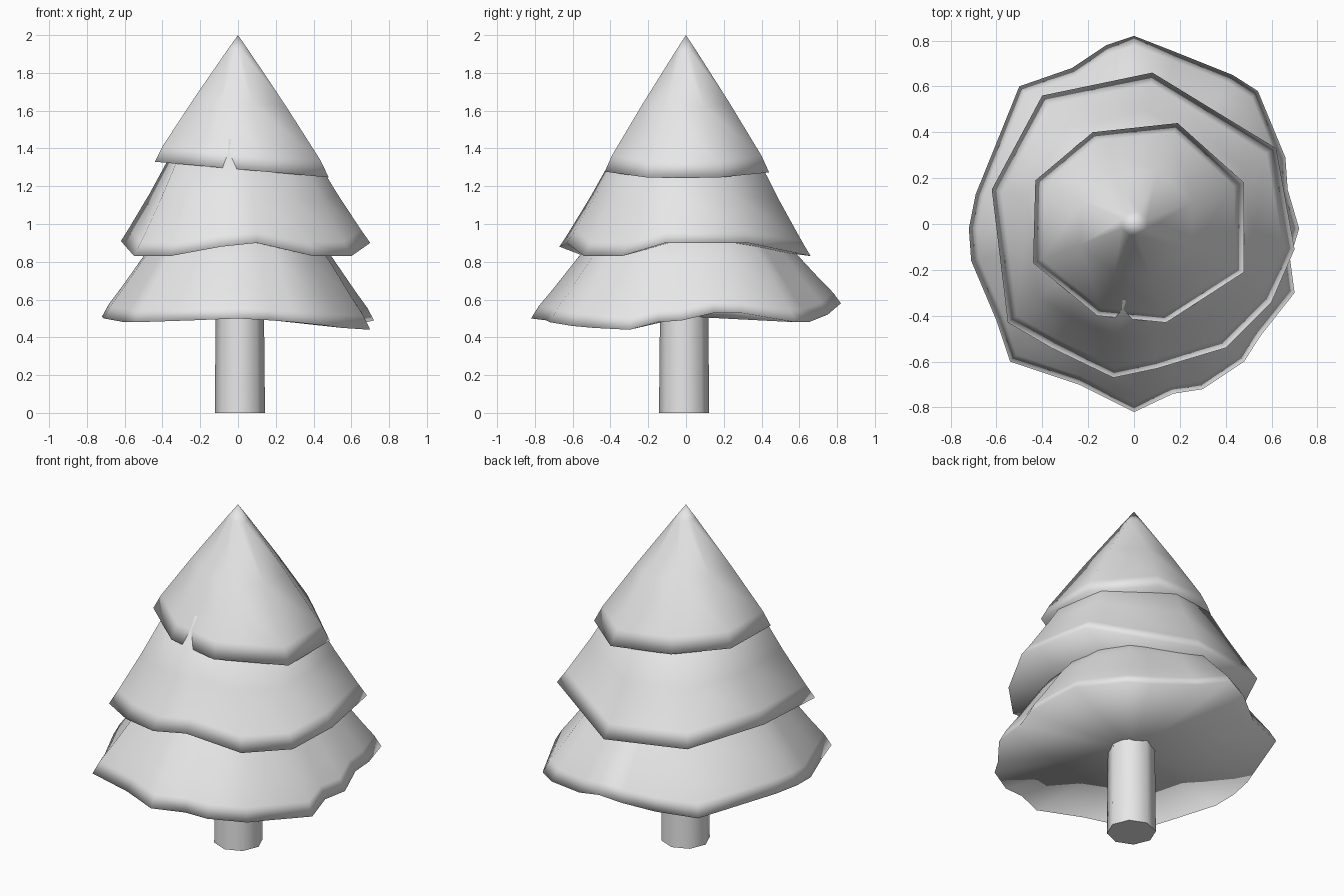
import bpy
import bmesh
import math

default_cube = bpy.data.objects.get("Cube")
if default_cube:
    bpy.data.objects.remove(default_cube, do_unlink=True)


def make_material(name, colour):
    material = bpy.data.materials.new(name)
    material.use_nodes = True
    material.diffuse_color = colour
    shader = material.node_tree.nodes["Principled BSDF"]
    shader.inputs["Base Color"].default_value = colour
    shader.inputs["Roughness"].default_value = 0.8
    return material


grey = make_material("plain grey", (0.8, 0.8, 0.8, 1))


def finish(name, bm):
    """Turn a bmesh into a smooth grey object."""
    bmesh.ops.recalc_face_normals(bm, faces=bm.faces)
    mesh = bpy.data.meshes.new(name)
    bm.to_mesh(mesh)
    bm.free()
    mesh.materials.append(grey)
    mesh.shade_smooth()
    obj = bpy.data.objects.new(name, mesh)
    bpy.context.scene.collection.objects.link(obj)
    return obj


def bridge(bm, lower, upper):
    count = len(lower)
    for i in range(count):
        j = (i + 1) % count
        bm.faces.new((lower[i], lower[j], upper[j], upper[i]))


def fan(bm, ring, centre):
    for i, vert in enumerate(ring):
        bm.faces.new((vert, ring[(i + 1) % len(ring)], centre))


def branch_tier(name, rim, profile, top, under):
    """Skirt lofted inward from an uneven rim; profile holds (scale, rise)."""
    bm = bmesh.new()
    rings = []
    for scale, rise in profile:
        rings.append([bm.verts.new((x * scale, y * scale, z + (top - z) * rise))
                      for x, y, z in rim])
    for lower, upper in zip(rings, rings[1:]):
        bridge(bm, lower, upper)
    fan(bm, rings[-1], bm.verts.new((0, 0, top)))
    fan(bm, rings[0], bm.verts.new((0, 0, under)))
    return finish(name, bm)


# Top cone: eight-sided rim, tilted down towards the left side
top_outline = [(.19, .44), (.48, .18), (.48, -.21), (.14, -.43),
               (-.16, -.40), (-.44, -.17), (-.43, .19), (-.18, .40)]
top_rim = [(x, y, 1.29 - .09 * x) for x, y in top_outline]
branch_tier("top_branches", top_rim,
            [(1, 0), (.91, .12), (.53, .5), (.12, .89)], 2, 1.32)

# Middle skirt: rim dips at the corners and lifts between them
middle_rim = [(.08, .66, .83), (.62, .33, .90), (.70, -.11, .90),
              (.60, -.34, .83), (.40, -.54, .83), (.10, -.63, .90),
              (-.09, -.67, .88), (-.36, -.54, .83), (-.55, -.43, .83),
              (-.62, .15, .91), (-.40, .56, .86)]
branch_tier("middle_branches", middle_rim,
            [(1, 0), (.93, .12), (.75, .45), (.5, .95)], 1.48, .92)

# Lower skirt: widest, with a wavy hem
lower_rim = [(0, .82, .58), (.18, .75, .52), (.43, .65, .48), (.54, .58, .48),
             (.66, .29, .53), (.67, .15, .53), (.72, -.02, .49),
             (.68, -.15, .48), (.70, -.30, .44), (.55, -.49, .45),
             (.48, -.60, .46), (.30, -.72, .48), (.17, -.74, .49),
             (0, -.82, .50), (-.24, -.70, .49), (-.54, -.60, .48),
             (-.60, -.42, .48), (-.71, -.16, .50), (-.72, -.02, .51),
             (-.69, .13, .51), (-.50, .60, .49), (-.27, .68, .50),
             (-.12, .78, .55)]
branch_tier("lower_branches", lower_rim,
            [(1, 0), (.95, .12), (.86, .28), (.69, .6), (.46, .96)], 1.05, .51)

# Trunk: short eight-sided post running up inside the lower skirt
trunk_bm = bmesh.new()
trunk_rings = []
for height, radius in ((0, .133), (.6, .127)):
    trunk_rings.append([
        trunk_bm.verts.new((.01 + radius * math.cos(i * math.pi / 4),
                            -.01 + radius * math.sin(i * math.pi / 4), height))
        for i in range(8)])
bridge(trunk_bm, *trunk_rings)
for ring in trunk_rings:
    trunk_bm.faces.new(ring)
trunk = finish("trunk", trunk_bm)

# Keep the cut end of the trunk crisp
bpy.ops.object.select_all(action="DESELECT")
trunk.select_set(True)
bpy.context.view_layer.objects.active = trunk
bpy.ops.object.shade_smooth_by_angle(angle=math.radians(50))
